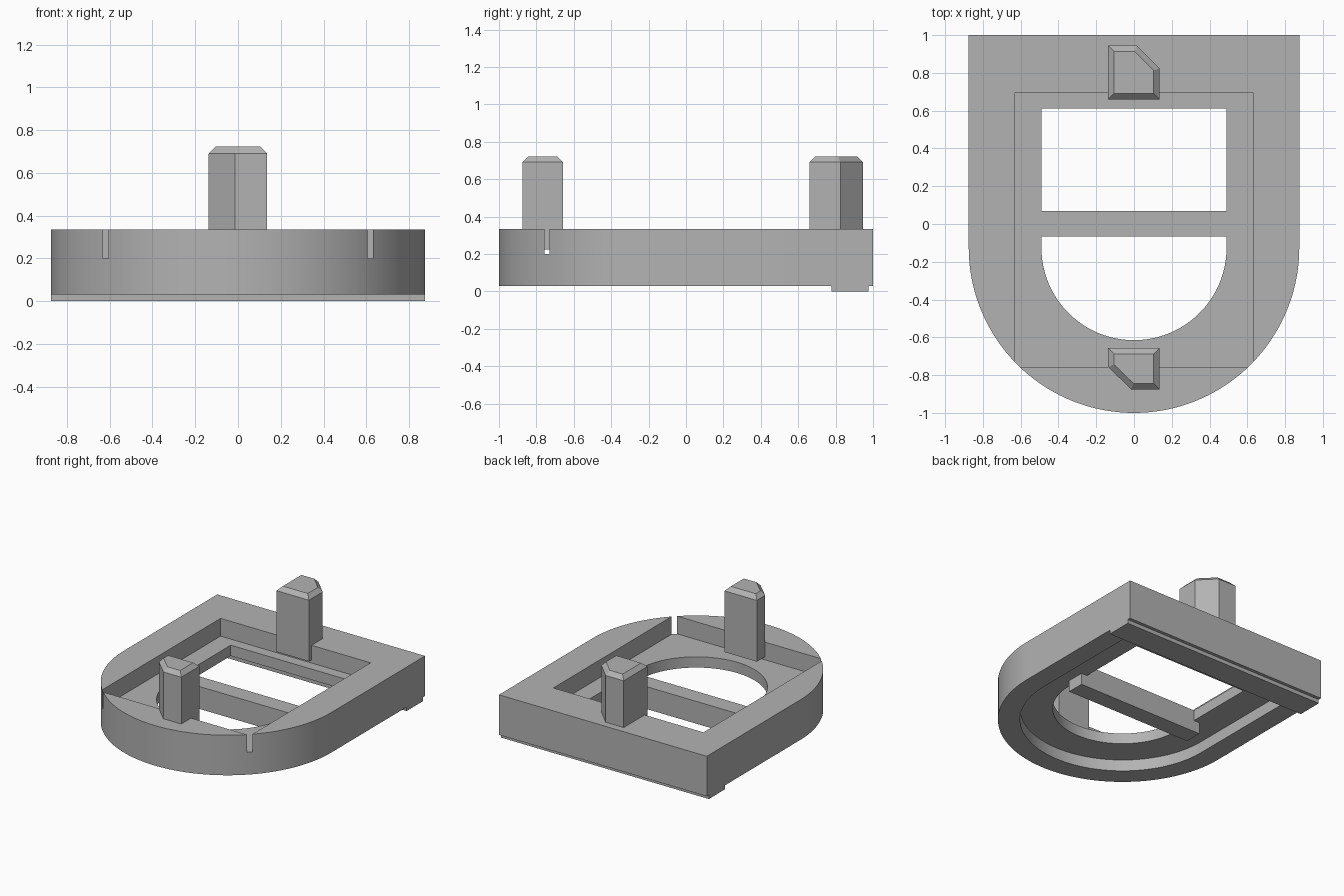
import bpy, bmesh, math

cube = bpy.data.objects.get("Cube")
if cube:
    bpy.data.objects.remove(cube, do_unlink=True)

GREY = (0.45, 0.45, 0.45, 1)
mat = bpy.data.materials.new("matte grey")
mat.use_nodes = True
mat.diffuse_color = GREY
mat.node_tree.nodes["Principled BSDF"].inputs["Base Color"].default_value = GREY

ARC_Y = -0.125   # centre of every front arc


def prism(name, outline, z0, z1, bevel=0):
    """Extrude a counter-clockwise outline; optionally chamfer the top rim."""
    bm = bmesh.new()
    base = bm.faces.new([bm.verts.new((x, y, z0)) for x, y in outline])
    ext = bmesh.ops.extrude_face_region(bm, geom=[base])["geom"]
    verts = [g for g in ext if isinstance(g, bmesh.types.BMVert)]
    bmesh.ops.translate(bm, verts=verts, vec=(0, 0, z1 - z0))
    if bevel:
        edges = [e for e in bm.edges if all(v.co.z > z1 - 1e-4 for v in e.verts)]
        bmesh.ops.bevel(bm, geom=edges, offset=bevel, segments=1, affect='EDGES')
    bmesh.ops.recalc_face_normals(bm, faces=bm.faces)
    mesh = bpy.data.meshes.new(name)
    bm.to_mesh(mesh)
    bm.free()
    obj = bpy.data.objects.new(name, mesh)
    mesh.materials.append(mat)
    bpy.context.collection.objects.link(obj)
    return obj


def rect(x0, x1, y0, y1):
    return [(x0, y0), (x1, y0), (x1, y1), (x0, y1)]


def u_shape(r, back, start=0.0, steps=96):
    """Straight sides and a flat back, with an arc at the front."""
    pts = []
    for i in range(steps + 1):
        a = math.pi + start + (math.pi - 2 * start) * i / steps
        pts.append((r * math.cos(a), ARC_Y + r * math.sin(a)))
    return pts + [(r, back), (-r, back)]


def cut(target, cutter):
    mod = target.modifiers.new("cut", 'BOOLEAN')
    mod.operation = 'DIFFERENCE'
    mod.solver = 'EXACT'
    mod.object = cutter
    bpy.context.view_layer.objects.active = target
    bpy.ops.object.modifier_apply(modifier=mod.name)
    bpy.data.objects.remove(cutter, do_unlink=True)


# Base with top pocket, underside recess and two openings
base = prism("base_frame", u_shape(0.875, 1.0), 0.03, 0.335)
cut(base, prism("pocket", rect(-0.632, 0.632, -0.757, 0.693), 0.2, 0.5))
cut(base, prism("recess", u_shape(0.72, 0.775), -0.1, 0.118))
cut(base, prism("opening", u_shape(0.49, 0.612), -0.1, 0.5))

# Crossbar: flush with the pocket floor, with longer ends below the floor
prism("crossbar", rect(-0.49, 0.49, -0.065, 0.07), 0.03, 0.2)
for side, x in (("left", 0.515), ("right", -0.515)):
    prism("crossbar_end_" + side, rect(x - 0.025, x + 0.025, -0.065, 0.07), 0.03, 0.118)

# Strip under the back edge
prism("back_strip", rect(-0.875, 0.875, 0.778, 0.975), 0, 0.035)

# Posts with one cut corner and a chamfered top
prism("back_post", [(-0.137, 0.66), (0.135, 0.66), (0.135, 0.825),
                    (0.015, 0.945), (-0.137, 0.945)], 0.225, 0.722, 0.031)
prism("front_post", [(-0.015, -0.875), (0.135, -0.875), (0.135, -0.657),
                     (-0.137, -0.657), (-0.137, -0.757)], 0.225, 0.722, 0.031)

# Smooth the arcs, keep the corners crisp
bpy.ops.object.select_all(action='DESELECT')
base.select_set(True)
bpy.context.view_layer.objects.active = base
bpy.ops.object.shade_smooth_by_angle(angle=math.radians(30))
